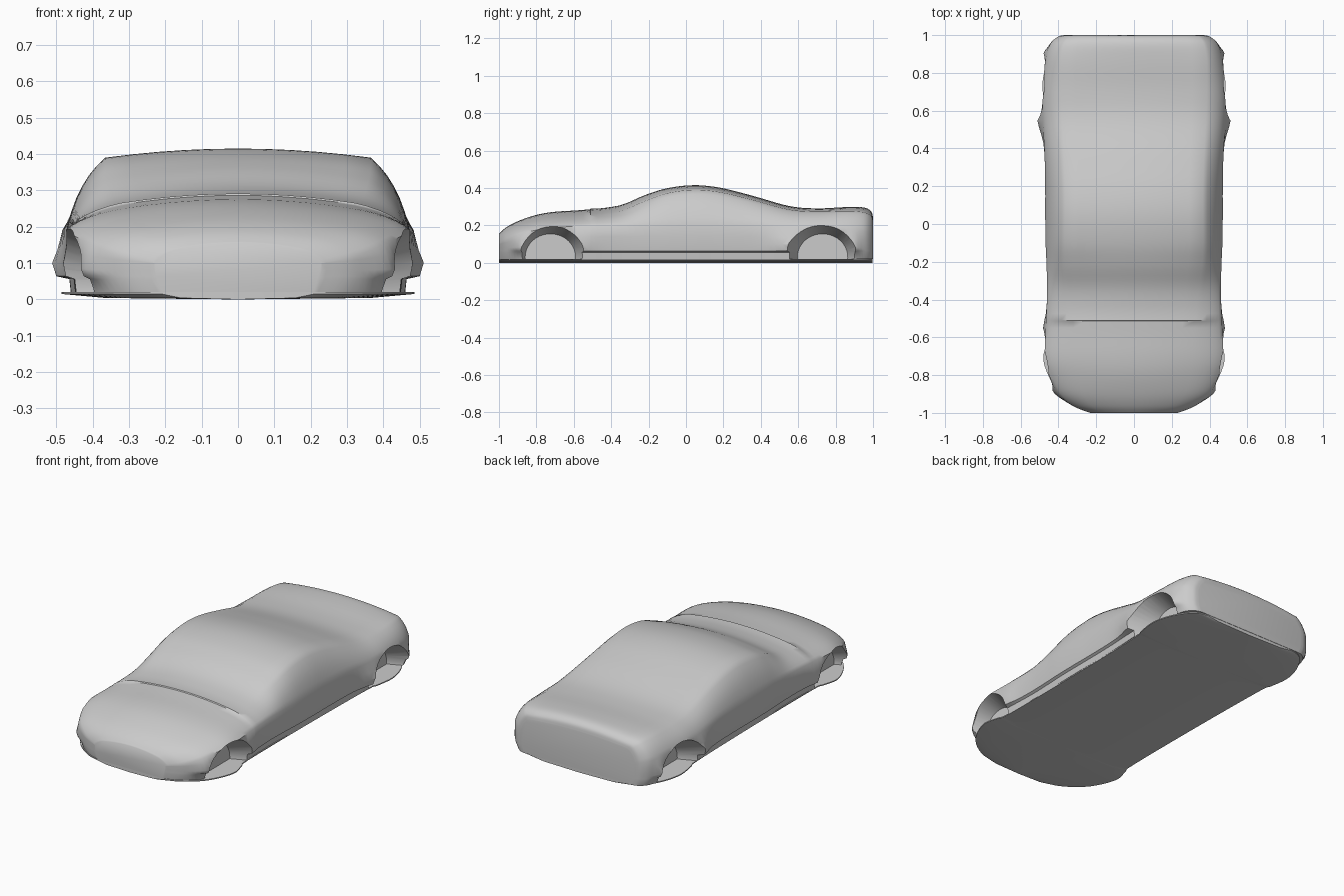
import bpy, bmesh, math
from mathutils import Matrix

if "Cube" in bpy.data.objects:
    bpy.data.objects.remove(bpy.data.objects["Cube"])

# Stations: y, centre height, shoulder half width, shoulder height, body half width, belt height
STATIONS = [
    (-1.0, .155, .17, .137, .23, .10), (-.965, .187, .22, .168, .32, .12),
    (-.9, .222, .27, .20, .40, .15), (-.8, .256, .30, .23, .45, .175),
    (-.7, .273, .31, .248, .472, .19), (-.55, .283, .32, .258, .467, .195),
    (-.36, .306, .34, .275, .46, .20), (-.22, .362, .36, .33, .463, .20),
    (-.1, .399, .366, .372, .468, .20), (.04, .415, .365, .39, .47, .20),
    (.18, .402, .365, .378, .47, .20), (.35, .36, .37, .338, .473, .20),
    (.55, .304, .38, .285, .482, .19), (.7, .291, .385, .274, .482, .19),
    (.86, .298, .385, .277, .47, .18), (.95, .296, .37, .27, .445, .17),
    (.99, .275, .345, .25, .405, .16), (1.0, .24, .32, .225, .37, .15)]

# Floor outline: y, half width
FLOOR = [(-1, .21), (-.98, .28), (-.92, .37), (-.84, .435), (-.72, .48), (-.62, .46),
         (-.54, .445), (0, .445), (.54, .455), (.62, .47), (.74, .485), (.85, .46),
         (.94, .41), (.985, .36), (.998, .3)]

# Fender flares at the wheel opening edges: y, amount, spread
FLARES = [(.56, .03, .09), (.9, .018, .035), (-.55, .014, .06), (-.89, .02, .04)]


def smooth(rows, steps):
    """Catmull-Rom through rows of numbers."""
    out, n = [], len(rows)
    for i in range(n - 1):
        p = [rows[min(max(i + k, 0), n - 1)] for k in (-1, 0, 1, 2)]
        for s in range(steps):
            t = s / steps
            out.append(tuple(
                .5 * (2 * b + (c - a) * t + (2 * a - 5 * b + 4 * c - d) * t * t
                      + (3 * b - a - 3 * c + d) * t ** 3) for a, b, c, d in zip(*p)))
    return out + [rows[-1]]


def finish(bm, name):
    bmesh.ops.recalc_face_normals(bm, faces=bm.faces)
    me = bpy.data.meshes.new(name)
    bm.to_mesh(me)
    bm.free()
    ob = bpy.data.objects.new(name, me)
    bpy.context.collection.objects.link(ob)
    return ob


def loft(rings, name):
    bm = bmesh.new()
    loops = [[bm.verts.new(p) for p in r] for r in rings]
    for a, b in zip(loops, loops[1:]):
        for i in range(len(a)):
            j = (i + 1) % len(a)
            bm.faces.new((a[i], a[j], b[j], b[i]))
    bm.faces.new(loops[0])
    bm.faces.new(loops[-1])
    return finish(bm, name)


def section(y, zc, a, za, w, zw):
    half = [(a * t / 5, zc - (zc - za) * (t / 5) ** 2) for t in range(6)]
    cx, cz = a + .72 * (w - a), za - .33 * (za - zw)
    for k in range(1, 7):
        t = k / 6
        u = 1 - t
        half.append((u * u * a + 2 * u * t * cx + t * t * w,
                     u * u * za + 2 * u * t * cz + t * t * zw))
    # fender flares and a sill step that fades at nose and tail
    flare = sum(f * math.exp(-((y - c) / s) ** 2) for c, f, s in FLARES)
    step = min(1, max(0, (.95 - abs(y)) / .3))
    half += [(w + flare * .5, .06 + .4 * zw), (w + flare, .1 - .02 * (1 - step)),
             (w + flare * .8 - .004, .064), (w - .004 - .014 * step, .056),
             (w - .022, .02)]
    left = [(-x, z) for x, z in reversed(half[1:])]
    return [(x, y, z) for x, z in half + left]


# Body shell, with a small raised lip where the hood meets the cowl
rings = smooth(STATIONS, 5)
before = min((r for r in rings if r[0] > -.56), key=lambda r: abs(r[0] + .52))
i = rings.index(before)
lip = (before[0] + .004, before[1] + .005, before[2], before[3] + .005) + before[4:]
body = loft([section(*r) for r in rings[:i + 1] + [lip] + rings[i + 1:]], "car_body")

# Tapered wheel wells, longer than they are tall
for y in (-.725, .73):
    for side in (-1, 1):
        bm = bmesh.new()
        bmesh.ops.create_cone(bm, cap_ends=True, segments=40, radius1=.125, radius2=.21, depth=.22,
                              matrix=Matrix.Translation((side * .47, y, .03))
                              @ Matrix.Diagonal((1, 1.08, 1, 1))
                              @ Matrix.Rotation(side * math.pi / 2, 4, 'Y'))
        cutter = finish(bm, "wheel_well_cutter")
        cutter.hide_render = True
        mod = body.modifiers.new("wheel_well", 'BOOLEAN')
        mod.operation, mod.solver, mod.object = 'DIFFERENCE', 'EXACT', cutter
        bpy.context.view_layer.objects.active = body
        bpy.ops.object.modifier_apply(modifier=mod.name)
        bpy.data.objects.remove(cutter)

# Floor pan, bulging out under the wheel wells
floor = loft([[(-w, y, .021), (w, y, .021), (w, y, .015), (w * .75, y, .004), (0, y, 0),
               (-w * .75, y, .004), (-w, y, .015)] for y, w in smooth(FLOOR, 4)], "floor_pan")

for ob in (body, floor):
    bpy.ops.object.select_all(action='DESELECT')
    ob.select_set(True)
    bpy.context.view_layer.objects.active = ob
    bpy.ops.object.shade_smooth_by_angle(angle=math.radians(45))
